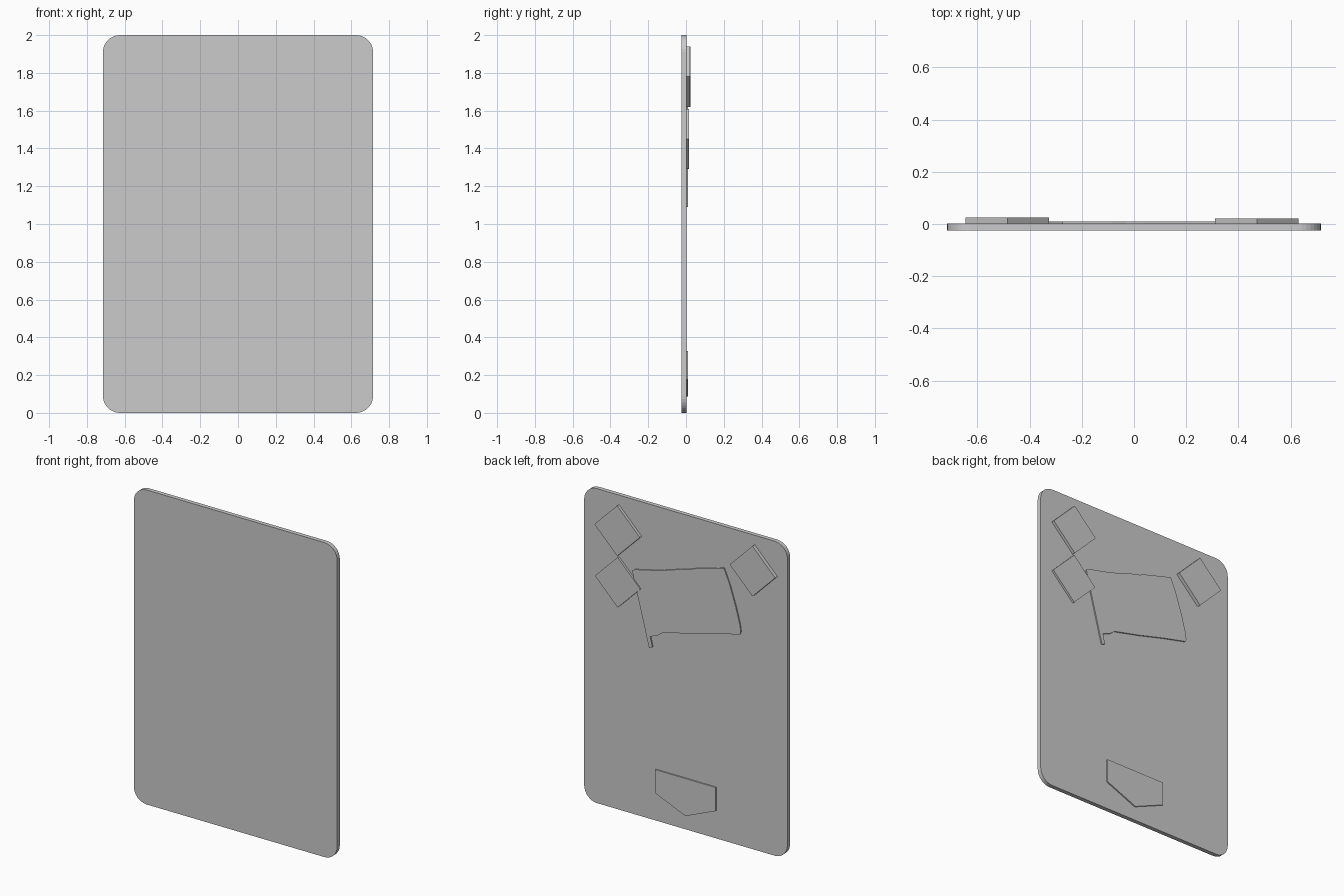
import bpy, bmesh, math

if "Cube" in bpy.data.objects:
    bpy.data.objects.remove(bpy.data.objects["Cube"])

BACK = 0.002  # rear surface of the panel


def slab(name, outline, y0, y1):
    """Extrude an (x, z) outline from y0 to y1."""
    bm = bmesh.new()
    face = bm.faces.new([bm.verts.new((x, y0, z)) for x, z in outline])
    ext = bmesh.ops.extrude_face_region(bm, geom=[face], use_keep_orig=True)
    moved = [v for v in ext["geom"] if isinstance(v, bmesh.types.BMVert)]
    bmesh.ops.translate(bm, verts=moved, vec=(0, y1 - y0, 0))
    bmesh.ops.recalc_face_normals(bm, faces=bm.faces)
    me = bpy.data.meshes.new(name)
    bm.to_mesh(me)
    bm.free()
    ob = bpy.data.objects.new(name, me)
    bpy.context.collection.objects.link(ob)
    return ob


def rounded_rect(hw, height, r, seg):
    corners = [(hw - r, height - r), (r - hw, height - r), (r - hw, r), (hw - r, r)]
    return [(cx + r * math.cos(math.pi / 2 * (q + i / seg)),
             cz + r * math.sin(math.pi / 2 * (q + i / seg)))
            for q, (cx, cz) in enumerate(corners) for i in range(seg + 1)]


# Main rounded panel
slab("panel", rounded_rect(0.715, 2.0, 0.09, 8), -0.025, BACK)

# Three diamond plates on the back, each a slightly different thickness
for name, cx, cz, top in (("diamond_upper", 0.47, 1.78, 0.021),
                          ("diamond_lower", 0.47, 1.45, 0.016),
                          ("diamond_side", -0.485, 1.78, 0.025)):
    h = 0.16
    slab(name, [(cx + h, cz), (cx, cz + h), (cx - h, cz), (cx, cz - h)], BACK, top)

# Waving flag with its pole, in low relief
flag = [(0.372, 1.548), (0.356, 1.56), (0.20, 1.596), (0.091, 1.628),
        (0.035, 1.648), (-0.03, 1.664), (-0.084, 1.685), (-0.273, 1.737),
        (-0.29, 1.70), (-0.315, 1.64), (-0.357, 1.512), (-0.385, 1.41),
        (-0.392, 1.365), (-0.385, 1.345), (-0.21, 1.304), (-0.035, 1.257),
        (0.09, 1.228), (0.155, 1.213), (0.195, 1.182), (0.245, 1.164),
        (0.23, 1.10), (0.253, 1.09)]
slab("flag", flag, BACK, 0.010)

# Five-sided badge near the bottom
slab("badge", [(0.21, 0.327), (-0.215, 0.327), (-0.215, 0.177),
               (-0.003, 0.088), (0.21, 0.177)], BACK, 0.010)
